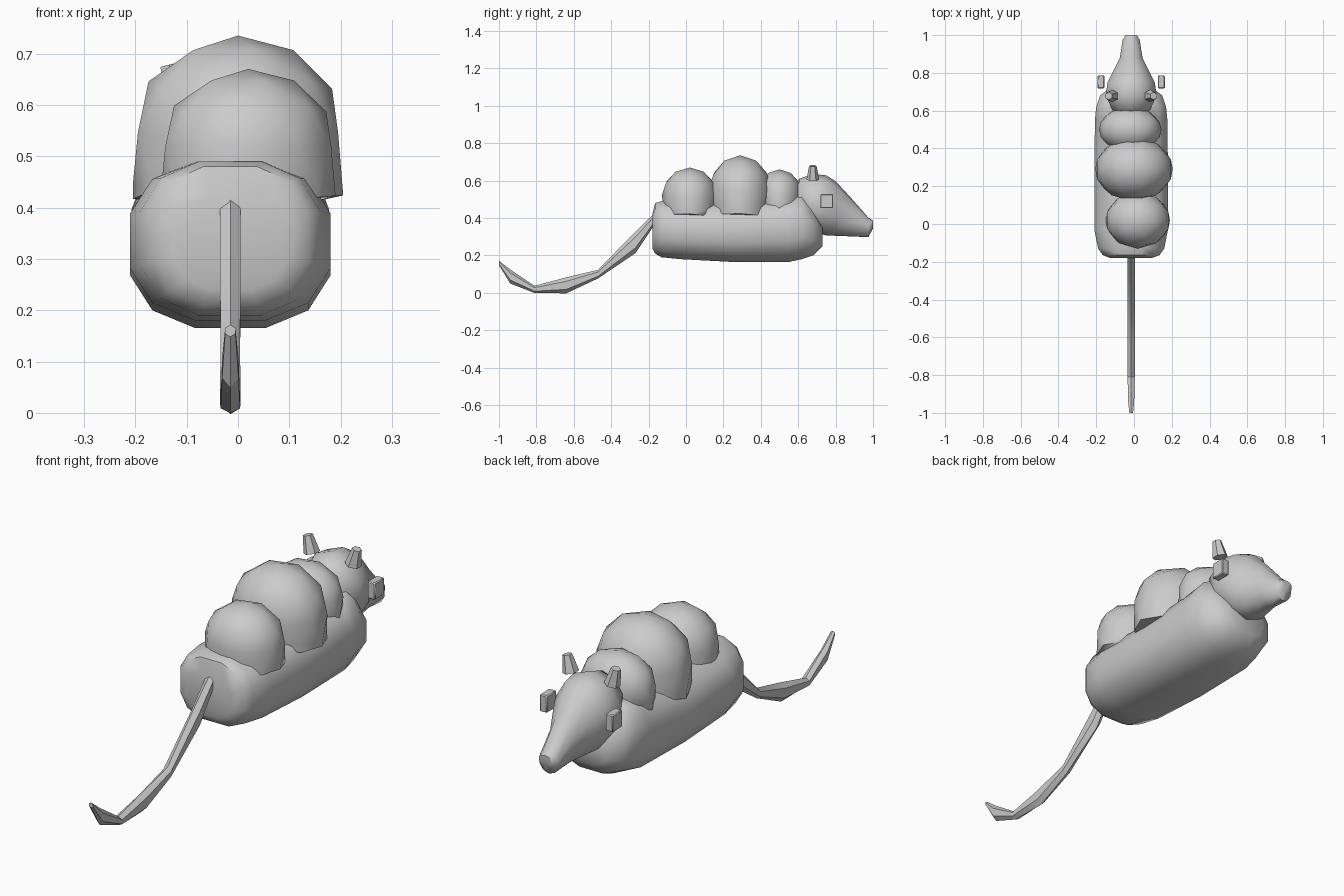
import bpy, bmesh, math, random
from mathutils import Matrix

random.seed(4)
cube = bpy.data.objects.get("Cube")
if cube:
    bpy.data.objects.remove(cube, do_unlink=True)

MID = -0.015  # centre line of the animal

grey = bpy.data.materials.new("plain_grey")
grey.use_nodes = True
tone = (0.6, 0.6, 0.6, 1)
grey.diffuse_color = tone
grey.node_tree.nodes["Principled BSDF"].inputs["Base Color"].default_value = tone


def finish(name, bm, angle):
    bmesh.ops.recalc_face_normals(bm, faces=bm.faces)
    mesh = bpy.data.meshes.new(name)
    bm.to_mesh(mesh)
    bm.free()
    mesh.materials.append(grey)
    ob = bpy.data.objects.new(name, mesh)
    bpy.context.collection.objects.link(ob)
    bpy.ops.object.select_all(action='DESELECT')
    ob.select_set(True)
    bpy.context.view_layer.objects.active = ob
    bpy.ops.object.shade_smooth_by_angle(angle=math.radians(angle))
    return ob


def power(v, p):
    return math.copysign(abs(v) ** p, v)


def loft(name, sections, sides, p=1.0, angle=45):
    """Skin rounded sections given as (y, bottom, top, half width)."""
    bm = bmesh.new()
    rings = []
    for y, low, high, half in sections:
        ring = []
        for i in range(sides):
            a = 2 * math.pi * (i + 0.5) / sides
            k = 1 / math.cos(math.pi / sides) ** p
            x = MID + half * k * power(math.cos(a), p)
            z = (low + high) / 2 + (high - low) / 2 * k * power(math.sin(a), p)
            ring.append(bm.verts.new((x, y, z)))
        rings.append(ring)
    for r, s in zip(rings, rings[1:]):
        for i in range(sides):
            j = (i + 1) % sides
            bm.faces.new((r[i], r[j], s[j], s[i]))
    bm.faces.new(rings[0])
    bm.faces.new(rings[-1])
    return finish(name, bm, angle)


def hump(name, x, y, rx, ry, top, low):
    """Dome draped over the back, with a ragged lower rim."""
    bm = bmesh.new()
    bmesh.ops.create_icosphere(bm, subdivisions=2, radius=1)
    mid = low + (top - low) * 0.42
    for v in bm.verts:
        c = v.co
        if c.z < -0.1:
            flat = math.hypot(c.x, c.y)
            if flat > 0.5:
                c.x, c.y = c.x / flat, c.y / flat * 0.93
            z = max(low, mid + c.z * (mid - low) * 1.6) + random.uniform(-0.01, 0.015)
        else:
            z = mid + c.z * (top - mid)
        v.co = (x + c.x * rx, y + c.y * ry, z)
    return finish(name, bm, 50)


# Body: a long rounded loaf
loft("body", [(-0.18, .24, .42, .11), (-0.165, .21, .48, .15), (-0.13, .19, .49, .175),
              (-0.03, .18, .49, .195), (0.25, .165, .48, .195), (0.55, .165, .51, .192),
              (0.62, .18, .53, .185), (0.68, .20, .46, .165), (0.73, .25, .37, .10)],
     12, 0.8, 50)

# Head tapering to a blunt snout
loft("head", [(0.58, .45, .55, .05), (0.605, .39, .605, .10), (0.68, .33, .628, .135),
              (0.75, .315, .62, .125), (0.80, .312, .59, .10), (0.88, .307, .505, .06),
              (0.975, .30, .40, .045), (1.0, .345, .385, .03)], 10, 1.0, 60)

# Tail with an upturned tip
loft("tail", [(-0.16, .38, .43, .02), (-0.27, .22, .32, .02), (-0.47, .08, .12, .019),
              (-0.64, .003, .077, .02), (-0.81, .002, .035, .019), (-0.94, .055, .12, .016),
              (-1.0, .15, .17, .01)], 6, 1.0, 30)

# Three humps along the back
hump("rear_hump", 0.02, 0.02, .17, .15, .67, .41)
hump("middle_hump", 0.0, 0.29, .205, .17, .735, .41)
hump("front_hump", -0.02, 0.50, .165, .12, .66, .44)

# Ears and square cheek blocks on both sides
for side, label in ((1, "left"), (-1, "right")):
    bm = bmesh.new()
    bmesh.ops.create_cone(bm, cap_ends=True, segments=6, radius1=.034, radius2=.02, depth=.075,
                          matrix=Matrix.Translation((MID + side * .11, .678, .642))
                          @ Matrix.Rotation(side * math.radians(14), 4, 'Y'))
    finish(label + "_ear", bm, 40)

    bm = bmesh.new()
    bmesh.ops.create_cube(bm, size=1, matrix=Matrix.Translation((MID + side * .16, .752, .49))
                          @ Matrix.Diagonal((.036, .068, .075, 1)))
    bmesh.ops.bevel(bm, geom=bm.edges[:], offset=.004, segments=1, affect='EDGES')
    finish(label + "_cheek_block", bm, 40)
